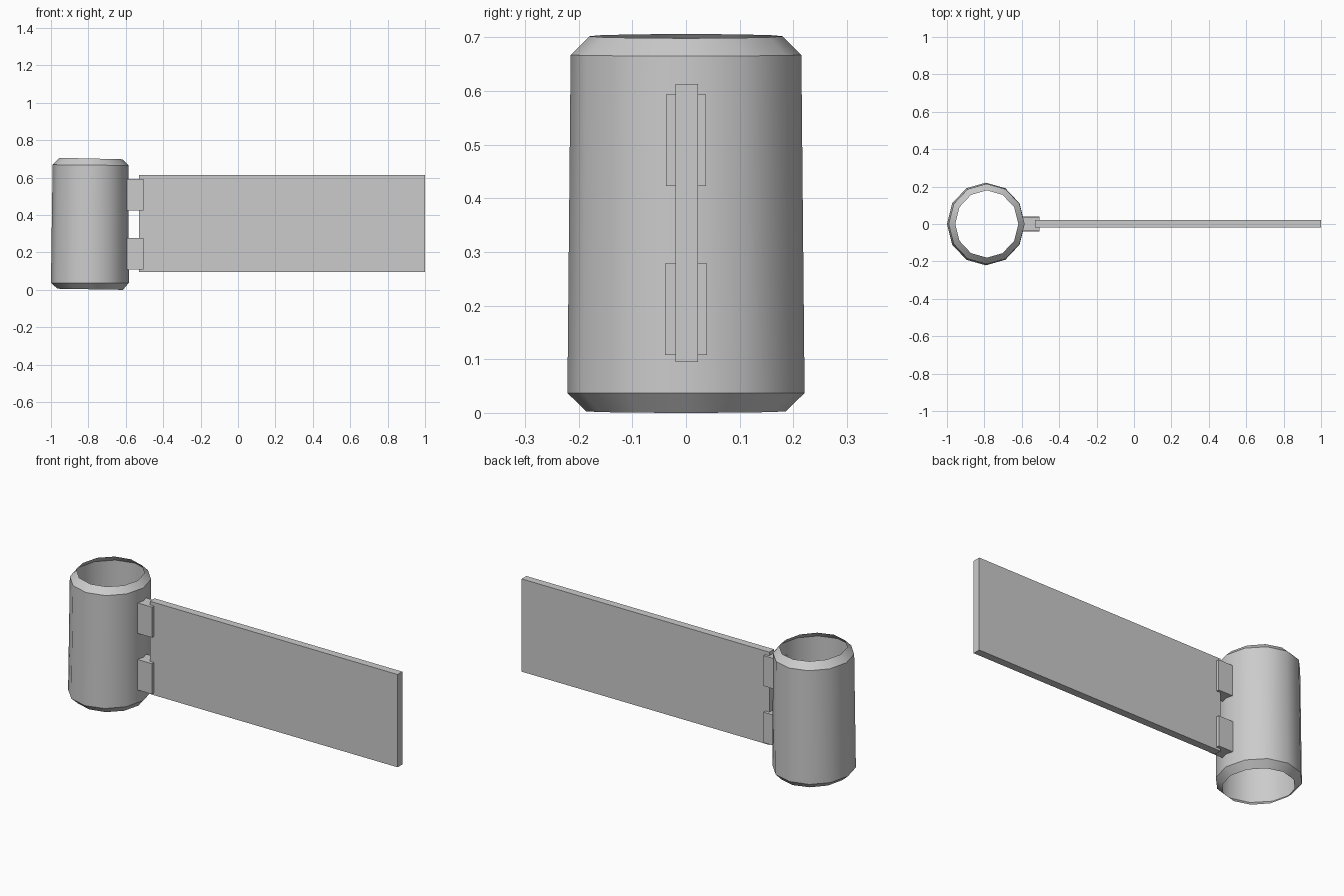
import bpy
import bmesh
import math

if "Cube" in bpy.data.objects:
    bpy.data.objects.remove(bpy.data.objects["Cube"])

SIDES = 12


def make_object(name, bm):
    mesh = bpy.data.meshes.new(name)
    bm.to_mesh(mesh)
    bm.free()
    obj = bpy.data.objects.new(name, mesh)
    bpy.context.collection.objects.link(obj)
    return obj


def make_box(name, x, y, z, open_left=False):
    bm = bmesh.new()
    bmesh.ops.create_cube(bm, size=1)
    for v in bm.verts:
        for i, (lo, hi) in enumerate((x, y, z)):
            v.co[i] = lo if v.co[i] < 0 else hi
    bm.normal_update()
    if open_left:
        hidden = [f for f in bm.faces if f.normal.x < -0.9]
        bmesh.ops.delete(bm, geom=hidden, context='FACES')
    return make_object(name, bm)


# Open thin-walled sleeve, slightly tapered, with inward-sloping rims
# Each ring: centre x, x radius, y radius, height, tilt (rise towards -x)
profile = [
    (-0.790, 0.175, 0.186, 0.003, 0.003),
    (-0.792, 0.208, 0.221, 0.037, 0.0),
    (-0.788, 0.203, 0.215, 0.667, 0.002),
    (-0.787, 0.169, 0.180, 0.702, 0.004),
]
bm = bmesh.new()
rings = []
for cx, rx, ry, z, tilt in profile:
    ring = []
    for i in range(SIDES):
        a = math.tau * i / SIDES
        ring.append(bm.verts.new((cx + rx * math.cos(a), ry * math.sin(a),
                                  z - tilt * math.cos(a))))
    rings.append(ring)
for low, high in zip(rings, rings[1:]):
    for i in range(SIDES):
        j = (i + 1) % SIDES
        bm.faces.new((low[i], low[j], high[j], high[i]))
sleeve = make_object("sleeve", bm)
bpy.context.view_layer.objects.active = sleeve
sleeve.select_set(True)
bpy.ops.object.shade_smooth_by_angle(angle=math.radians(36))

# Two hinge blocks joining the sleeve and the panel
for name, half, z in (("lower_hinge", 0.039, (0.108, 0.278)),
                      ("upper_hinge", 0.037, (0.423, 0.593))):
    make_box(name, (-0.598, -0.505), (-half, half), z, open_left=True)

# Flat panel
make_box("panel", (-0.53, 1.0), (-0.02, 0.022), (0.095, 0.613))
